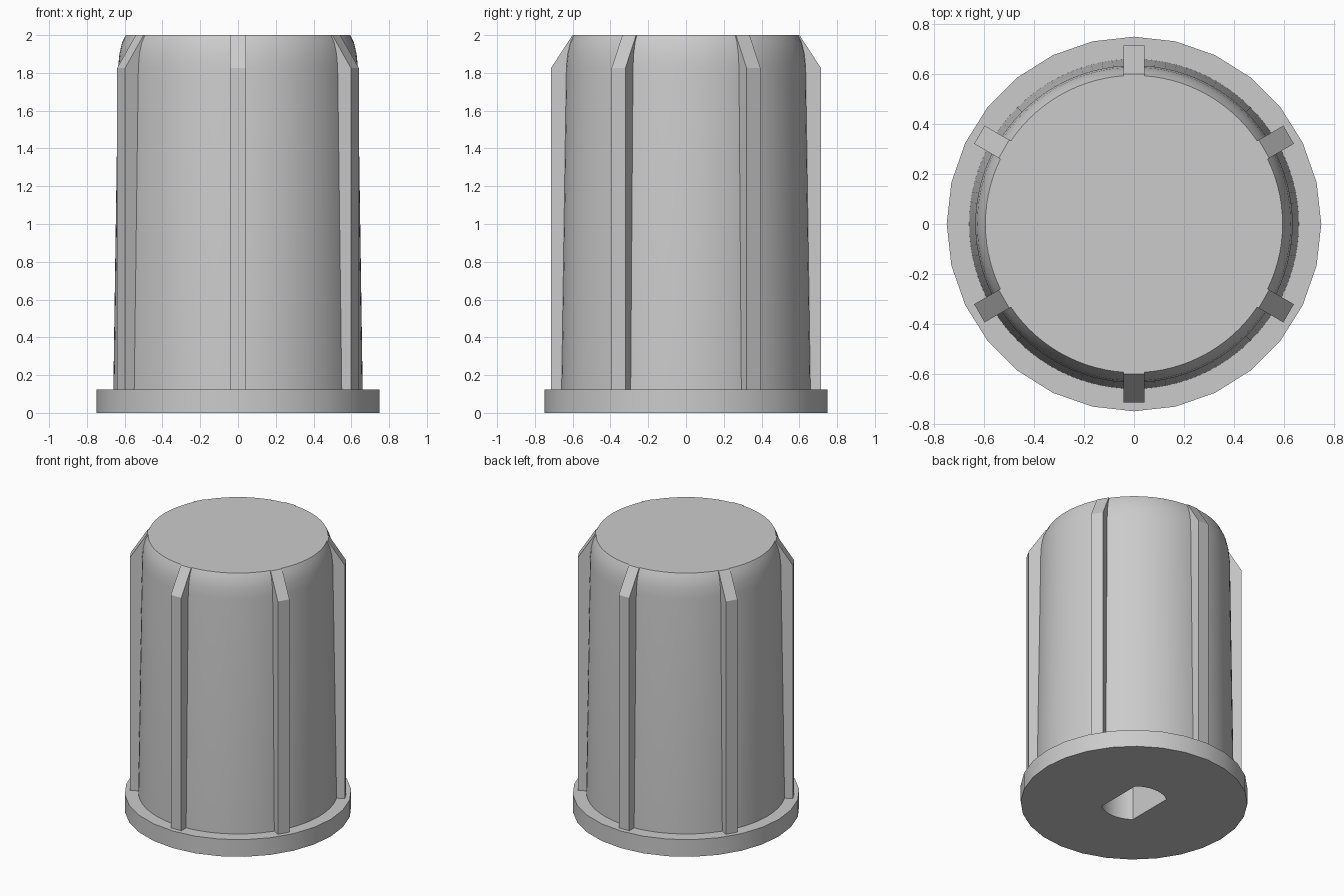
import bpy, bmesh, math
from mathutils import Matrix

cube = bpy.data.objects.get("Cube")
if cube:
    bpy.data.objects.remove(cube, do_unlink=True)

FLANGE_TOP = 0.125
HOLE_RADIUS, HOLE_FLAT, HOLE_DEPTH = 0.22, 0.135, 1.2

grey = bpy.data.materials.new("plain_grey")
grey.use_nodes = True
colour = (0.6, 0.6, 0.6, 1)
grey.diffuse_color = colour
grey.node_tree.nodes["Principled BSDF"].inputs["Base Color"].default_value = colour


def make_object(name, bm):
    bmesh.ops.recalc_face_normals(bm, faces=bm.faces)
    mesh = bpy.data.meshes.new(name)
    bm.to_mesh(mesh)
    bm.free()
    obj = bpy.data.objects.new(name, mesh)
    bpy.context.collection.objects.link(obj)
    mesh.materials.append(grey)
    return obj


def select_only(obj):
    bpy.ops.object.select_all(action='DESELECT')
    obj.select_set(True)
    bpy.context.view_layer.objects.active = obj


def revolve(name, profile, sides):
    """Closed solid from (radius, height) rings with flat caps."""
    bm = bmesh.new()
    rings = []
    for r, z in profile:
        rings.append([bm.verts.new((r * math.cos(a), r * math.sin(a), z))
                      for a in (math.tau * i / sides for i in range(sides))])
    for low, high in zip(rings, rings[1:]):
        for i in range(sides):
            j = (i + 1) % sides
            bm.faces.new((low[i], low[j], high[j], high[i]))
    bm.faces.new(rings[0])
    bm.faces.new(rings[-1])
    return make_object(name, bm)


def extrude_outline(bm, points, offset):
    """Prism from a planar outline."""
    face = bm.faces.new([bm.verts.new(p) for p in points])
    result = bmesh.ops.extrude_face_region(bm, geom=[face])
    verts = [v for v in result["geom"] if isinstance(v, bmesh.types.BMVert)]
    bmesh.ops.translate(bm, verts=verts, vec=offset)


# Base flange and tapered body with a soft shoulder
flange = revolve("base_flange", [(0.75, 0), (0.75, FLANGE_TOP)], 28)
body = revolve("body", [(0.66, FLANGE_TOP), (0.635, 1.83), (0.628, 1.9),
                        (0.614, 1.96), (0.595, 2)], 96)

# Shaft hole with two flats, cut upward from the underside
half = math.acos(HOLE_FLAT / HOLE_RADIUS)
outline = []
for start in (half, half + math.pi):
    for i in range(13):
        a = start + (math.pi - 2 * half) * i / 12
        outline.append((HOLE_RADIUS * math.cos(a), HOLE_RADIUS * math.sin(a), -0.1))
bm = bmesh.new()
extrude_outline(bm, outline, (0, 0, HOLE_DEPTH + 0.1))
cutter = make_object("hole_cutter", bm)
cutter.hide_render = True
for part in (flange, body):
    select_only(part)
    mod = part.modifiers.new("shaft_hole", 'BOOLEAN')
    mod.operation = 'DIFFERENCE'
    mod.solver = 'EXACT'
    mod.object = cutter
    bpy.ops.object.modifier_apply(modifier=mod.name)
    bpy.ops.object.shade_smooth_by_angle(angle=math.radians(30))
bpy.data.objects.remove(cutter, do_unlink=True)

# Six grip ribs with sloped tops
WIDTH = 0.084
side = [(0.56, FLANGE_TOP), (0.715, FLANGE_TOP), (0.715, 1.825), (0.601, 2), (0.56, 2)]
for n in range(6):
    bm = bmesh.new()
    extrude_outline(bm, [(r, -WIDTH / 2, z) for r, z in side], (0, WIDTH, 0))
    bm.transform(Matrix.Rotation(math.radians(30 + 60 * n), 4, 'Z'))
    make_object(f"grip_rib_{n + 1}", bm)
